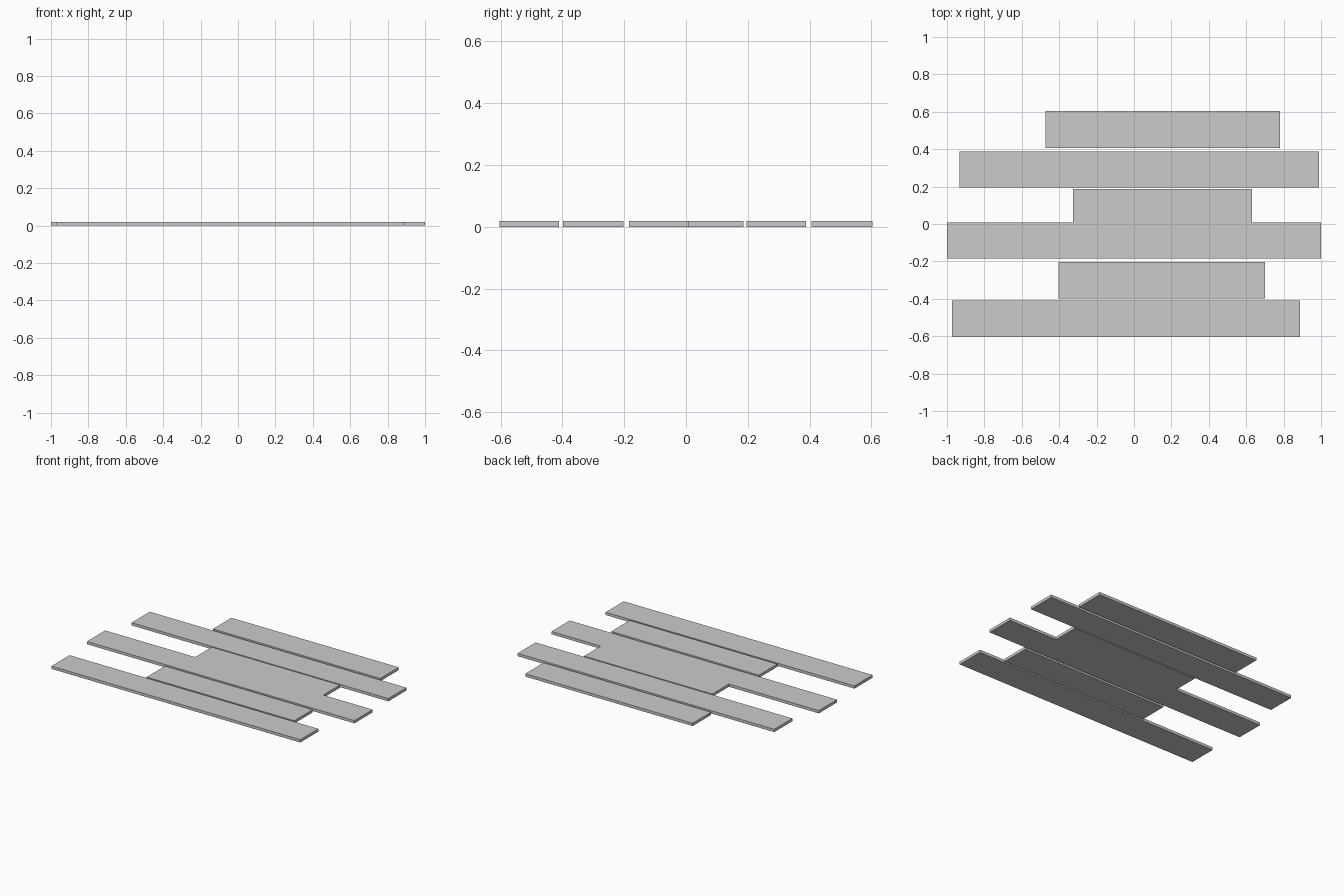
import bpy, bmesh, random
from mathutils import Vector

if "Cube" in bpy.data.objects:
    bpy.data.objects.remove(bpy.data.objects["Cube"])

random.seed(4)
THICK = 0.019


def add_box(bm, x0, x1, y0, y1):
    r = bmesh.ops.create_cube(bm, size=1)
    for v in r["verts"]:
        v.co = Vector((x1 if v.co.x > 0 else x0,
                       y1 if v.co.y > 0 else y0,
                       THICK if v.co.z > 0 else 0))


def cracked_plank(name, x0, x1, y0, y1, pieces):
    """A plank split into closed Voronoi shards, densest near the middle."""
    seeds = []
    while len(seeds) < pieces:
        x = random.gauss(0.15, 0.4)
        if x0 < x < x1:
            seeds.append(Vector((x, random.uniform(y0, y1), THICK / 2)))
    mesh = bpy.data.meshes.new(name)
    for s in seeds:
        bm = bmesh.new()
        add_box(bm, x0, x1, y0, y1)
        # trim the shard at the midplane towards every other seed
        for o in seeds:
            if o is s:
                continue
            geom = bm.verts[:] + bm.edges[:] + bm.faces[:]
            cut = bmesh.ops.bisect_plane(bm, geom=geom, dist=1e-6,
                                         plane_co=(s + o) / 2, plane_no=o - s,
                                         clear_outer=True)["geom_cut"]
            edges = [e for e in cut if isinstance(e, bmesh.types.BMEdge)]
            if edges:
                bmesh.ops.holes_fill(bm, edges=edges)
        bmesh.ops.recalc_face_normals(bm, faces=bm.faces[:])
        bm.from_mesh(mesh)
        bm.to_mesh(mesh)
        bm.free()
    obj = bpy.data.objects.new(name, mesh)
    bpy.context.collection.objects.link(obj)


# Planks from back to front: x range, y range, shard count
planks = [
    (-0.472, 0.780, 0.406, 0.603, 5),
    (-0.932, 0.988, 0.195, 0.388, 14),
    (-0.327, 0.632, 0.009, 0.186, 11),
    (-1.000, 1.000, -0.185, 0.009, 18),
    (-0.404, 0.700, -0.398, -0.202, 15),
    (-0.973, 0.888, -0.603, -0.410, 16),
]
for i, p in enumerate(planks):
    cracked_plank(f"floor_plank_{i + 1}", *p)
